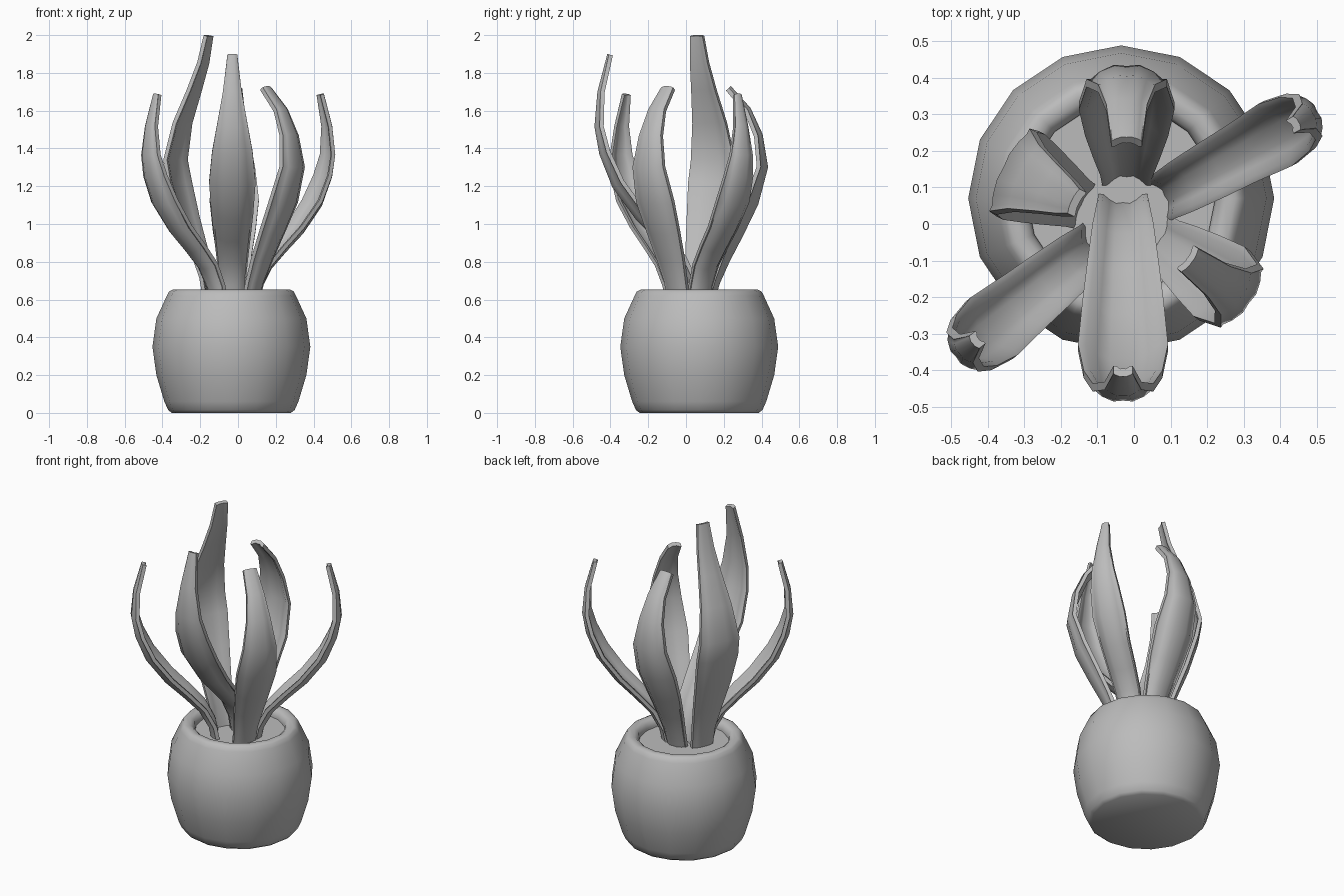
import bpy, bmesh, math
from mathutils import Vector

cube = bpy.data.objects.get("Cube")
if cube:
    bpy.data.objects.remove(cube, do_unlink=True)

grey = bpy.data.materials.new("plain_grey")
grey.use_nodes = True
GREY = (0.5, 0.5, 0.5, 1)
grey.diffuse_color = GREY
grey.node_tree.nodes["Principled BSDF"].inputs["Base Color"].default_value = GREY

CENTRE = Vector((-0.035, 0.07, 0))


def finish(name, bm, thickness=0, angle=40):
    """Turn a bmesh into a smooth shaded object, optionally thickened."""
    bmesh.ops.recalc_face_normals(bm, faces=bm.faces)
    mesh = bpy.data.meshes.new(name)
    bm.to_mesh(mesh)
    bm.free()
    mesh.materials.append(grey)
    obj = bpy.data.objects.new(name, mesh)
    bpy.context.collection.objects.link(obj)
    bpy.ops.object.select_all(action="DESELECT")
    obj.select_set(True)
    bpy.context.view_layer.objects.active = obj
    if thickness:
        mod = obj.modifiers.new("thickness", "SOLIDIFY")
        mod.thickness = thickness
        mod.offset = 0
        bpy.ops.object.modifier_apply(modifier=mod.name)
    bpy.ops.object.shade_smooth_by_angle(angle=math.radians(angle))
    return obj


def lathe(name, profile, steps=16):
    bm = bmesh.new()
    verts = [bm.verts.new((r, 0, z)) for r, z in profile]
    edges = [bm.edges.new(pair) for pair in zip(verts, verts[1:])]
    bmesh.ops.spin(bm, geom=verts + edges, cent=(0, 0, 0), axis=(0, 0, 1),
                   angle=math.tau, steps=steps)
    bmesh.ops.remove_doubles(bm, verts=bm.verts, dist=0.0005)
    obj = finish(name, bm)
    obj.location = CENTRE
    return obj


# Rounded pot with a rolled rim, and the soil inside it
lathe("pot", [(0, 0), (0.315, 0), (0.335, 0.015), (0.355, 0.06), (0.397, 0.2),
              (0.418, 0.35), (0.397, 0.5), (0.342, 0.62), (0.33, 0.643),
              (0.312, 0.652), (0.285, 0.65), (0.265, 0.635), (0.257, 0.61),
              (0.257, 0.56)])
lathe("soil", [(0, 0.6), (0.26, 0.6), (0.26, 0.56), (0, 0.56)])

# Spine shapes: (outward reach, height), both as fractions
ARCHED = [(0, 0), (0.04, 0.08), (0.16, 0.17), (0.35, 0.25), (0.58, 0.34),
          (0.82, 0.47), (0.95, 0.6), (1, 0.71), (0.97, 0.85), (0.87, 1)]
HOOKED = [(0, 0), (0.12, 0.1), (0.3, 0.2), (0.55, 0.32), (0.82, 0.46),
          (1, 0.63), (0.9, 0.78), (0.68, 0.9), (0.32, 1)]
UPRIGHT = [(0, 0), (0.12, 0.1), (0.35, 0.2), (0.65, 0.32), (0.9, 0.45),
           (1, 0.54), (0.78, 0.68), (0.45, 0.8), (0.2, 0.9), (0.05, 1)]

# Half width and channel depth (as a share of it) at fractions of the height
WIDTH = [(0, 0.066), (0.1, 0.072), (0.32, 0.112), (0.45, 0.128),
         (0.55, 0.122), (0.7, 0.088), (0.85, 0.052), (1, 0.027)]
DEPTH = [(0, 0.4), (0.35, 0.48), (0.7, 0.36), (1, 0.35)]
# Right half of the cross-section, with a slight ridge and rolled edges
HALF_SECTION = [(0.3, 0), (0.62, 0.4), (0.86, 0.92), (1, 0.92)]
SECTION = [(-u, d) for u, d in reversed(HALF_SECTION)] + [(0, 0.08)] + HALF_SECTION
BOTTOM, THICK = 0.57, 0.022


def sample(table, t):
    for (a, va), (b, vb) in zip(table, table[1:]):
        if t <= b:
            return va + (vb - va) * (t - a) / (b - a)
    return table[-1][1]


def leaf(name, base, azimuth, reach, top, spine, broad=1.0, deep=1.0, tip=0.0):
    """Channelled strap leaf, hollow towards the middle of the plant."""
    out = Vector((math.cos(math.radians(azimuth)), math.sin(math.radians(azimuth)), 0))
    side = Vector((-out.y, out.x, 0))
    up = Vector((0, 0, 1))
    points = [Vector((base[0], base[1], BOTTOM)) + out * r * reach + up * t * (top - BOTTOM)
              for r, t in spine]
    bm = bmesh.new()
    rows = []
    for i, p in enumerate(points):
        t = spine[i][1]
        along = (points[min(i + 1, len(points) - 1)] - points[max(i - 1, 0)]).normalized()
        inward = up * along.dot(out) - out * along.z
        half = sample(WIDTH, t) * (1 + (broad - 1) * min(1, 3 * t)) + tip * t * t
        hollow = half * sample(DEPTH, t) * deep
        rows.append([bm.verts.new(p + side * u * half + inward * (d * hollow + THICK / 2))
                     for u, d in SECTION])
    for low, high in zip(rows, rows[1:]):
        for j in range(len(SECTION) - 1):
            bm.faces.new((low[j], low[j + 1], high[j + 1], high[j]))
    finish(name, bm, THICK, 50)


# Ring of six leaves
leaf("front_leaf", (-0.03, 0.04), -90, 0.525, 1.9, ARCHED, 0.97)
leaf("front_right_leaf", (-0.13, -0.075), 219, 0.46, 1.69, ARCHED, 0.8)
leaf("back_left_leaf", (0.1, 0.085), 29, 0.46, 1.69, ARCHED, 0.76)
leaf("front_left_leaf", (0.085, -0.05), -36, 0.285, 1.73, HOOKED, 0.9, 0.7, 0.015)
leaf("back_leaf", (-0.02, 0.145), 90, 0.29, 1.73, HOOKED, 1.0, 1.0, 0.015)
leaf("back_right_leaf", (-0.16, 0.06), 154, 0.22, 2.0, UPRIGHT, 1.0, 0.4, 0.01)
